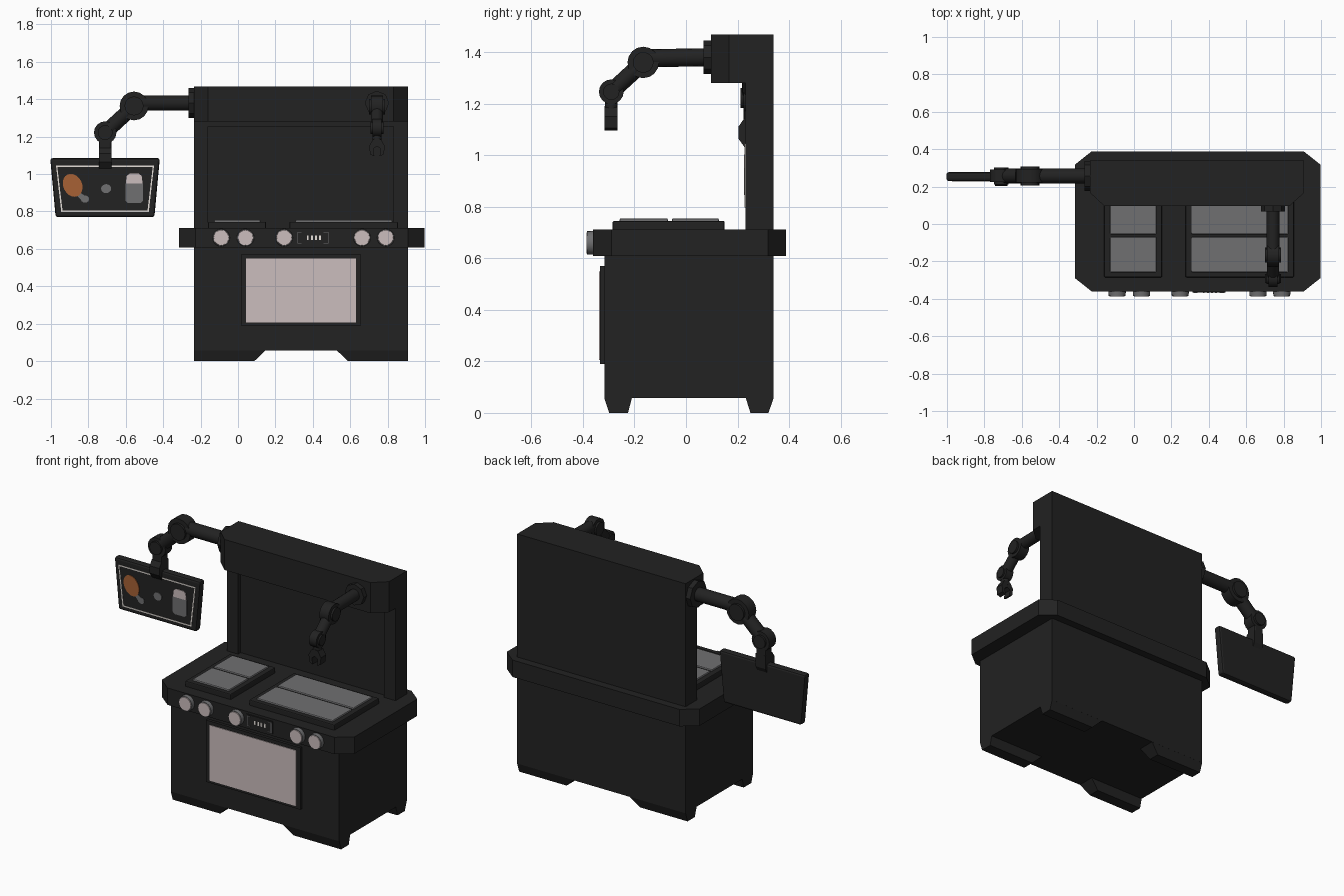
import bpy, bmesh, math
from mathutils import Vector

if "Cube" in bpy.data.objects:
    bpy.data.objects.remove(bpy.data.objects["Cube"])


def material(name, rgb):
    m = bpy.data.materials.new(name)
    m.use_nodes = True
    m.diffuse_color = (*rgb, 1)
    m.node_tree.nodes["Principled BSDF"].inputs["Base Color"].default_value = (*rgb, 1)
    return m


CHARCOAL = material("charcoal", (0.016, 0.016, 0.016))
GREY = material("steel_grey", (0.16, 0.16, 0.165))
PALE = material("pale_pink", (0.6, 0.51, 0.51))
WHITE = material("off_white", (0.85, 0.8, 0.75))
ORANGE = material("roast_orange", (0.39, 0.12, 0.035))


def finish(name, bm, mat, smooth=False, bevel=0):
    bmesh.ops.recalc_face_normals(bm, faces=bm.faces)
    me = bpy.data.meshes.new(name)
    bm.to_mesh(me)
    bm.free()
    me.materials.append(mat)
    ob = bpy.data.objects.new(name, me)
    bpy.context.collection.objects.link(ob)
    if bevel:
        mod = ob.modifiers.new("bevel", "BEVEL")
        mod.width, mod.segments = bevel, 2
    if smooth:
        bpy.ops.object.select_all(action="DESELECT")
        ob.select_set(True)
        bpy.context.view_layer.objects.active = ob
        bpy.ops.object.shade_smooth_by_angle(angle=math.radians(40))
    return ob


def prism(name, pts, axis, lo, hi, mat, bevel=0):
    """Extrude a 2D outline along an axis."""
    place = {"x": lambda a, b, t: (t, a, b),
             "y": lambda a, b, t: (a, t, b),
             "z": lambda a, b, t: (a, b, t)}[axis]
    bm = bmesh.new()
    ends = [[bm.verts.new(place(a, b, t)) for a, b in pts] for t in (lo, hi)]
    for e in ends:
        bm.faces.new(e)
    n = len(pts)
    for i in range(n):
        j = (i + 1) % n
        bm.faces.new((ends[0][i], ends[0][j], ends[1][j], ends[1][i]))
    return finish(name, bm, mat, bevel=bevel)


def box(name, x, y, z, mat=CHARCOAL, bevel=0):
    return prism(name, [(x[0], y[0]), (x[1], y[0]), (x[1], y[1]), (x[0], y[1])],
                 "z", z[0], z[1], mat, bevel)


def rod(name, a, b, r, mat=CHARCOAL, r2=None, sides=16):
    """Cylinder or cone from point a to point b."""
    a, b = Vector(a), Vector(b)
    bm = bmesh.new()
    bmesh.ops.create_cone(bm, cap_ends=True, segments=sides, radius1=r,
                          radius2=r if r2 is None else r2, depth=(b - a).length)
    bm.transform((b - a).to_track_quat("Z", "Y").to_matrix().to_4x4())
    bmesh.ops.translate(bm, vec=(a + b) / 2, verts=bm.verts)
    return finish(name, bm, mat, smooth=True)


def ellipse(cx, cz, rx, rz, tilt=0, n=20):
    c, s = math.cos(tilt), math.sin(tilt)
    ring = [(rx * math.cos(i * math.tau / n), rz * math.sin(i * math.tau / n)) for i in range(n)]
    return [(cx + u * c - v * s, cz + u * s + v * c) for u, v in ring]


# Cabinet
L, R, F, B = -0.235, 0.91, -0.317, 0.34
MID = (L + R) / 2
box("cabinet", (L, R), (F, B), (0.057, 0.62))

# Four tapered feet
for side, sx in (("right", -1), ("left", 1)):
    for end, ys in (("front", (F, -0.298, -0.225, -0.21)), ("back", (B, 0.32, 0.25, 0.232))):
        outer = MID + sx * (R - L) / 2
        bm = bmesh.new()
        rings = []
        for z, inner, ya, yb in ((0.058, MID + sx * 0.19, ys[0], ys[3]),
                                 (0, MID + sx * 0.25, ys[1], ys[2])):
            rings.append([bm.verts.new(p) for p in
                          ((outer, ya, z), (inner, ya, z), (inner, yb, z), (outer, yb, z))])
        for r in rings:
            bm.faces.new(r)
        for i in range(4):
            j = (i + 1) % 4
            bm.faces.new((rings[0][i], rings[0][j], rings[1][j], rings[1][i]))
        finish(f"{end}_{side}_foot", bm, CHARCOAL)

# Countertop with cut corners
x0, x1, y0, y1, cx, cy = -0.315, 0.996, -0.36, 0.388, 0.088, 0.07
prism("countertop", [(x0 + cx, y0), (x1 - cx, y0), (x1, y0 + cy), (x1, y1 - cy),
                     (x1 - cx, y1), (x0 + cx, y1), (x0, y1 - cy), (x0, y0 + cy)],
      "z", 0.608, 0.712, CHARCOAL)

# Backsplash with a recessed middle, and hood above
box("backsplash", (L, R), (0.255, B), (0.70, 1.29))
box("backsplash_right_column", (L, -0.16), (0.23, 0.256), (0.70, 1.29))
box("backsplash_left_column", (0.832, R), (0.23, 0.256), (0.70, 1.29))
box("backsplash_top_rail", (-0.16, 0.832), (0.23, 0.256), (1.255, 1.29))
prism("hood", [(L, B), (L, 0.167), (-0.16, 0.097), (0.832, 0.097), (R, 0.167), (R, B)],
      "z", 1.28, 1.468, CHARCOAL)

# Oven door
box("oven_door", (0.016, 0.658), (-0.334, F + 0.01), (0.19, 0.57))
box("oven_window", (0.043, 0.631), (-0.338, -0.33), (0.206, 0.548), PALE)

# Cooking trays with paired grill plates
for side, xa, xb in (("right", -0.16, 0.15), ("left", 0.275, 0.855)):
    box(f"{side}_tray", (xa, xb), (-0.285, 0.15), (0.70, 0.745), bevel=0.006)
    for end, ya, yb in (("front", -0.258, -0.07), ("back", -0.055, 0.128)):
        box(f"{side}_{end}_grill_plate", (xa + 0.032, xb - 0.03), (ya, yb), (0.73, 0.755),
            GREY, bevel=0.006)

# Control knobs
for i, x in enumerate((-0.09, 0.04, 0.247, 0.663, 0.79)):
    rod(f"knob_{i + 1}", (x, -0.35, 0.66), (x, -0.384, 0.66), 0.047, GREY, 0.045, 20)
    rod(f"knob_face_{i + 1}", (x, -0.38, 0.66), (x, -0.387, 0.66), 0.042, PALE, 0.04, 20)

# Control display with side brackets and an indicator bar
box("display_panel", (0.312, 0.49), (-0.366, -0.35), (0.622, 0.698))
for xa, xb, d in ((0.318, 0.322, 1), (0.48, 0.484, -1)):
    box("display_bracket", (xa, xb), (-0.368, -0.36), (0.629, 0.691), GREY)
    for z in (0.629, 0.688):
        box("display_bracket_tip", sorted((xa, xa + d * 0.022)), (-0.368, -0.36), (z, z + 0.003), GREY)
for x in (0.368, 0.39, 0.412, 0.434):
    box("display_indicator", (x, x + 0.01), (-0.368, -0.36), (0.648, 0.672), WHITE)


def joint(name, centre, axis, r, half):
    """Wide hub inside a narrower disc."""
    c, d = Vector(centre), Vector(axis)
    rod(name + "_disc", c - d * half * 0.72, c + d * half * 0.72, r)
    rod(name + "_hub", c - d * half, c + d * half, r * 0.66)


# Screen arm, reaching to the model's right
AY = 0.257
elbow, wrist = (-0.556, AY, 1.364), (-0.71, AY, 1.222)
rod("screen_arm_mount", (-0.225, AY, 1.38), (-0.265, AY, 1.38), 0.081, sides=8)
rod("screen_arm_upper", (-0.25, AY, 1.38), (-0.556, AY, 1.38), 0.041)
joint("screen_arm_elbow", elbow, (0, 1, 0), 0.077, 0.05)
rod("screen_arm_lower", elbow, wrist, 0.04)
joint("screen_arm_wrist", wrist, (0, 1, 0), 0.06, 0.046)
box("screen_arm_stalk", (-0.743, -0.677), (0.224, 0.29), (1.07, 1.21), bevel=0.01)
prism("screen_clamp", [(0.228, 1.03), (0.203, 1.065), (0.203, 1.11), (0.224, 1.14),
                       (0.29, 1.14), (0.29, 1.06), (0.275, 1.03)], "x", -0.743, -0.677, CHARCOAL)

# Screen
SX = -0.711
prism("screen", [(SX - 0.293, 1.085), (SX + 0.293, 1.085), (SX + 0.264, 0.77), (SX - 0.264, 0.77)],
      "y", 0.23, 0.277, CHARCOAL, bevel=0.012)
corners = [(SX - 0.262, 1.046), (SX + 0.262, 1.046), (SX + 0.234, 0.797), (SX - 0.234, 0.797)]
mid = Vector((SX, 0.92))
for i in range(4):
    a, b = Vector(corners[i]), Vector(corners[(i + 1) % 4])
    ai, bi = (p + Vector((math.copysign(0.007, mid.x - p.x), math.copysign(0.007, mid.y - p.y)))
              for p in (a, b))
    prism("screen_border", [a, b, bi, ai], "y", 0.2275, 0.232, WHITE)

# Pictures on the screen
prism("roast_picture", ellipse(-0.884, 0.94, 0.05, 0.064, 0.45), "y", 0.226, 0.232, ORANGE)
prism("bone_picture", ellipse(-0.835, 0.878, 0.037, 0.014, -0.7), "y", 0.227, 0.232, GREY)
prism("bone_knob_picture", ellipse(-0.818, 0.866, 0.022, 0.019), "y", 0.2265, 0.232, GREY)
prism("spot_picture", ellipse(-0.705, 0.922, 0.027, 0.024), "y", 0.226, 0.232, GREY)
prism("shaker_picture", [(-0.602, 0.95), (-0.508, 0.95), (-0.508, 0.857), (-0.52, 0.845),
                         (-0.59, 0.845), (-0.602, 0.857)], "y", 0.226, 0.232, GREY)
prism("shaker_cap_picture", [(-0.6, 0.95), (-0.51, 0.95), (-0.515, 0.99), (-0.53, 1.002),
                             (-0.58, 1.002), (-0.595, 0.99)], "y", 0.226, 0.232, PALE)

# Gripper arm, reaching forward from the hood
GX = 0.743
elbow, wrist = (GX, -0.166, 1.36), (GX, -0.29, 1.246)
rod("gripper_arm_mount", (GX, 0.11, 1.38), (GX, 0.068, 1.38), 0.065, sides=8)
rod("gripper_arm_upper", (GX, 0.08, 1.38), (GX, -0.166, 1.376), 0.035)
joint("gripper_arm_elbow", elbow, (1, 0, 0), 0.061, 0.043)
rod("gripper_arm_lower", elbow, wrist, 0.033)
joint("gripper_arm_wrist", wrist, (1, 0, 0), 0.048, 0.035)
rod("gripper_arm_stalk", wrist, (GX, -0.29, 1.165), 0.025)

# Two-fingered claw
for side, s in (("right", -1), ("left", 1)):
    outline = [(0, 1.19), (0.022, 1.185), (0.042, 1.15), (0.036, 1.105), (0.014, 1.095),
               (0.02, 1.135), (0, 1.148)]
    prism(f"claw_{side}_finger", [(GX + s * u, v) for u, v in outline], "y", -0.316, -0.266, CHARCOAL)
